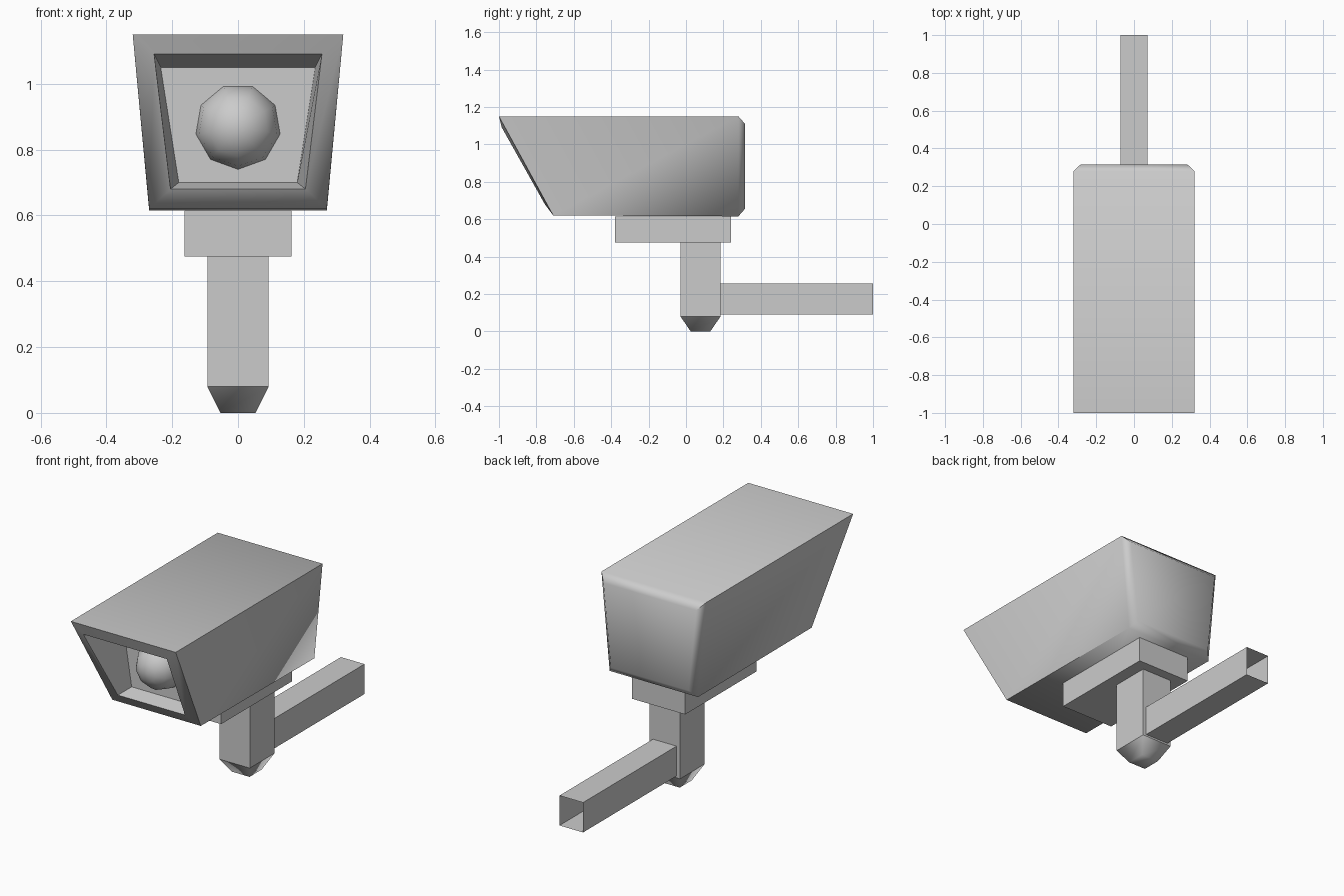
import bpy, bmesh, math

if "Cube" in bpy.data.objects:
    bpy.data.objects.remove(bpy.data.objects["Cube"])


def finish(name, bm, smooth=None):
    bmesh.ops.recalc_face_normals(bm, faces=bm.faces[:])
    mesh = bpy.data.meshes.new(name)
    bm.to_mesh(mesh)
    bm.free()
    obj = bpy.data.objects.new(name, mesh)
    bpy.context.collection.objects.link(obj)
    if smooth:
        bpy.ops.object.select_all(action='DESELECT')
        obj.select_set(True)
        bpy.context.view_layer.objects.active = obj
        bpy.ops.object.shade_smooth_by_angle(angle=math.radians(smooth))
    return obj


def loft(name, loops, caps=True, smooth=None):
    """Skin a series of equal-length point loops, optionally capping both ends."""
    bm = bmesh.new()
    rings = [[bm.verts.new(p) for p in loop] for loop in loops]
    n = len(rings[0])
    for a, b in zip(rings, rings[1:]):
        for i in range(n):
            j = (i + 1) % n
            bm.faces.new((a[i], a[j], b[j], b[i]))
    if caps:
        bm.faces.new(rings[0])
        bm.faces.new(rings[-1])
    return finish(name, bm, smooth)


def trapezoid(top, bottom):
    """Mirrored upright loop; each argument is (half width, y, z)."""
    (tx, ty, tz), (bx, by, bz) = top, bottom
    return [(-tx, ty, tz), (tx, ty, tz), (bx, by, bz), (-bx, by, bz)]


def rect(x, y0, y1, z):
    """Flat loop centred on x = 0."""
    return [(-x, y0, z), (x, y0, z), (x, y1, z), (-x, y1, z)]


# Camera housing: bevelled back, slanted front, rim and recessed panel
loft("housing", [
    trapezoid((0.283, 0.315, 1.11), (0.237, 0.315, 0.655)),
    trapezoid((0.32, 0.28, 1.15), (0.27, 0.28, 0.615)),
    trapezoid((0.32, -1.0, 1.15), (0.27, -0.71, 0.62)),
    trapezoid((0.255, -0.985, 1.09), (0.205, -0.755, 0.68)),
    trapezoid((0.235, -0.67, 1.05), (0.18, -0.67, 0.70)),
], smooth=55)

# Lens dome: nine-sided half sphere on the panel
R, SIDES, RINGS = 0.13, 9, 4
bm = bmesh.new()
tip = bm.verts.new((0, -0.67 - R, 0.87))
prev = None
for k in range(1, RINGS + 1):
    a = k * math.pi / 2 / RINGS
    r, y = R * math.sin(a), -0.67 - R * math.cos(a)
    ring = []
    for i in range(SIDES):
        t = -math.pi / 2 + i * math.tau / SIDES
        ring.append(bm.verts.new((r * math.cos(t), y, 0.87 + r * math.sin(t))))
    for i in range(SIDES):
        j = (i + 1) % SIDES
        if prev:
            bm.faces.new((prev[i], prev[j], ring[j], ring[i]))
        else:
            bm.faces.new((tip, ring[j], ring[i]))
    prev = ring
finish("lens", bm, smooth=60)

# Mounting plate under the housing
loft("mount_plate", [rect(0.163, -0.38, 0.24, z) for z in (0.475, 0.615)])

# Post and its tapered foot
loft("post", [rect(0.093, -0.03, 0.185, z) for z in (0.08, 0.475)])
loft("post_tip", [rect(0.053, 0.025, 0.13, 0), rect(0.093, -0.03, 0.185, 0.08)],
     caps=True, smooth=80)

# Open-ended wall arm
loft("wall_arm", [trapezoid((0.072, y, 0.255), (0.072, y, 0.09))
                  for y in (0.185, 1.0)], caps=False)
